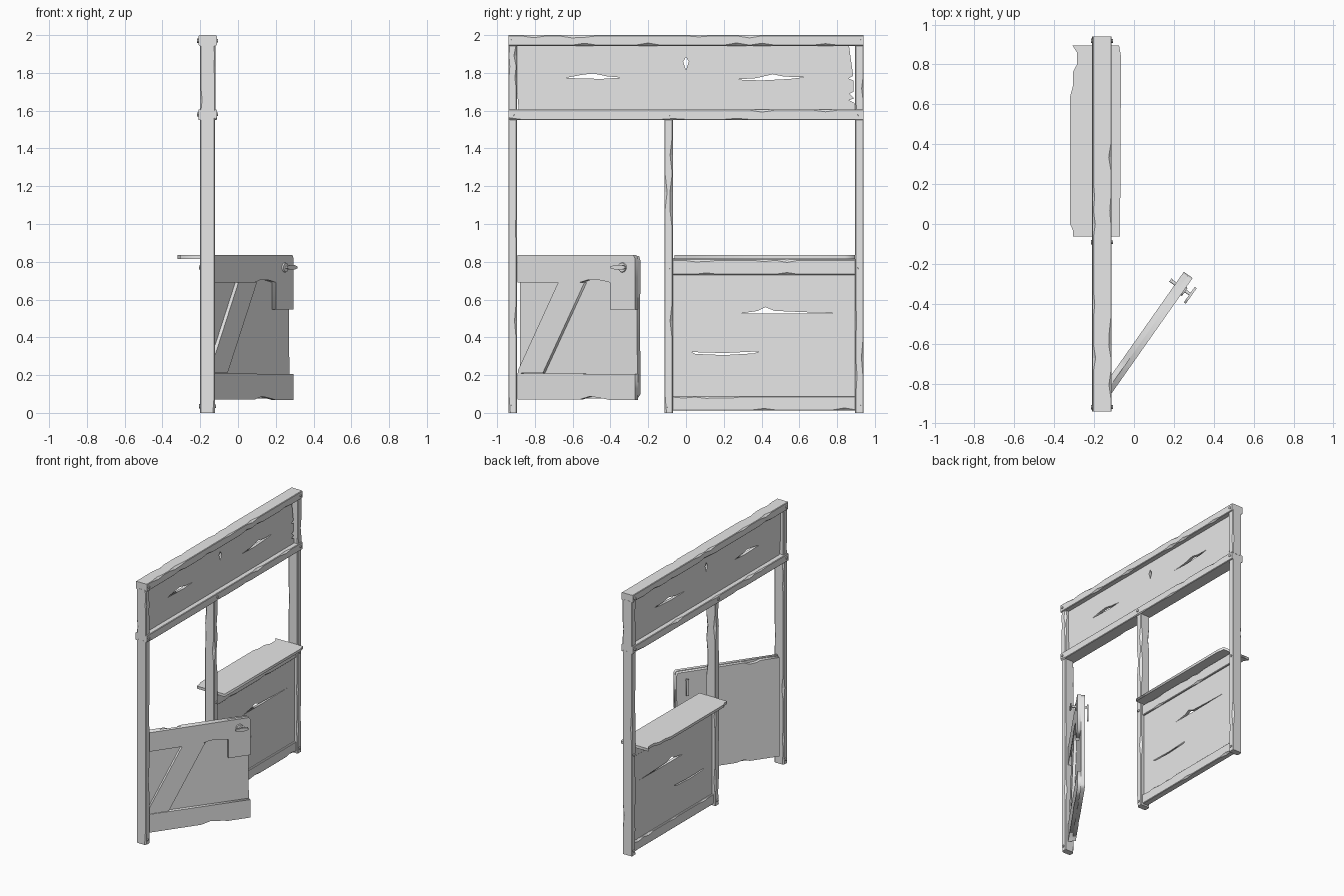
import bpy, bmesh, math, random
from mathutils import Matrix, Vector

random.seed(4)
cube = bpy.data.objects.get("Cube")
if cube:
    bpy.data.objects.remove(cube)

grey = bpy.data.materials.new("weathered_grey")
grey.use_nodes = True
grey.diffuse_color = (0.8, 0.8, 0.8, 1)
grey.node_tree.nodes["Principled BSDF"].inputs["Base Color"].default_value = (0.8, 0.8, 0.8, 1)


def upright(angle, origin=(0, 0)):
    """Frame with u along a heading, v up and w out of the face."""
    c, s = math.cos(angle), math.sin(angle)
    return Matrix(((c, 0, s, origin[0]), (s, 0, -c, origin[1]), (0, 1, 0, 0), (0, 0, 0, 1)))


WALL = upright(math.pi / 2)
DOOR = upright(math.radians(54.9), (-0.12, -0.86))
FLAT = Matrix.Identity(4)


def finish(name, bm, matrix=FLAT):
    bmesh.ops.recalc_face_normals(bm, faces=bm.faces)
    mesh = bpy.data.meshes.new(name)
    bm.to_mesh(mesh)
    bm.free()
    mesh.transform(matrix)
    mesh.materials.append(grey)
    obj = bpy.data.objects.new(name, mesh)
    bpy.context.collection.objects.link(obj)
    return obj


def plate(name, matrix, outline, low, high, holes=()):
    """Flat board cut from an outline, with optional holes."""
    curve = bpy.data.curves.new(name, 'CURVE')
    curve.dimensions = '2D'
    curve.fill_mode = 'BOTH'
    curve.extrude = (high - low) / 2
    for loop in (outline, *holes):
        spline = curve.splines.new('POLY')
        spline.points.add(len(loop) - 1)
        for point, (u, v) in zip(spline.points, loop):
            point.co = (u, v, 0, 1)
        spline.use_cyclic_u = True
    source = bpy.data.objects.new(name, curve)
    bpy.context.collection.objects.link(source)
    bpy.context.view_layer.update()
    bm = bmesh.new()
    bm.from_mesh(source.to_mesh())
    source.to_mesh_clear()
    bpy.data.objects.remove(source)
    bmesh.ops.remove_doubles(bm, verts=bm.verts, dist=1e-5)
    return finish(name, bm, matrix @ Matrix.Translation((0, 0, (low + high) / 2)))


def rect(u0, u1, v0, v1):
    return [(u0, v0), (u1, v0), (u1, v1), (u0, v1)]


def timber(name, low, high, axis, steps=16):
    """Worn square timber: chamfered rings with random chipped corners."""
    low, high = Vector(low), Vector(high)
    a, b = [i for i in range(3) if i != axis]
    bm, rings = bmesh.new(), []
    for k in range(steps + 1):
        ring = []
        for sa, sb in ((0, 0), (1, 0), (1, 1), (0, 1)):
            chip = random.uniform(0.008, 0.016) if random.random() < 0.14 else 0.004
            pair = []
            for da, db in ((chip, 0), (0, chip)):
                p = Vector((0, 0, 0))
                p[axis] = low[axis] + (high[axis] - low[axis]) * k / steps
                p[a] = high[a] - da if sa else low[a] + da
                p[b] = high[b] - db if sb else low[b] + db
                pair.append(bm.verts.new(p))
            ring += pair if sa != sb else pair[::-1]
        rings.append(ring)
    for r, s in zip(rings, rings[1:]):
        for i in range(8):
            j = (i + 1) % 8
            bm.faces.new((r[i], r[j], s[j], s[i]))
    bm.faces.new(rings[0])
    bm.faces.new(rings[-1])
    return finish(name, bm)


def rod(name, matrix, u, v, low, high, radius, sides=12):
    bm = bmesh.new()
    bmesh.ops.create_cone(bm, cap_ends=True, segments=sides, radius1=radius, radius2=radius * 0.85,
                          depth=high - low, matrix=Matrix.Translation((u, v, (low + high) / 2)))
    return finish(name, bm, matrix)


# Posts and cross beams
for label, y in (("right", -0.918), ("middle", -0.092), ("left", 0.918)):
    timber(label + "_post", (-0.2, y - 0.023, 0), (-0.122, y + 0.023, 1.56), 2)
    if label != "middle":
        timber(label + "_sign_post", (-0.2, y - 0.023, 1.6), (-0.12, y + 0.023, 1.95), 2, 6)
timber("lower_beam", (-0.21, -0.94, 1.55), (-0.112, 0.94, 1.607), 1, 28)
timber("top_beam", (-0.208, -0.94, 1.943), (-0.112, 0.94, 2), 1, 28)

# Sign board with splits and a torn end
plate("sign_board", WALL,
      [(-0.885, 1.6), (0.895, 1.6), (0.893, 1.64), (0.862, 1.655), (0.89, 1.665), (0.865, 1.69),
       (0.888, 1.7), (0.886, 1.76), (0.86, 1.77), (0.885, 1.785), (0.862, 1.95), (-0.9, 1.95), (-0.9, 1.76)],
      -0.172, -0.15,
      [[(-0.64, 1.773), (-0.55, 1.79), (-0.49, 1.797), (-0.42, 1.782), (-0.34, 1.775), (-0.45, 1.768)],
       [(0.26, 1.765), (0.37, 1.772), (0.46, 1.793), (0.52, 1.78), (0.63, 1.778), (0.55, 1.768), (0.4, 1.76)],
       [(0, 1.885), (0.015, 1.86), (0, 1.815), (-0.015, 1.86)]])

# Lower wall and its rails
plate("wall_panel", WALL, rect(-0.08, 0.9, 0.015, 0.82), -0.172, -0.15,
      [[(0.28, 0.525), (0.38, 0.54), (0.42, 0.56), (0.47, 0.54), (0.66, 0.532), (0.83, 0.528), (0.5, 0.525)],
       [(0.03, 0.322), (0.2, 0.317), (0.39, 0.326), (0.36, 0.315), (0.2, 0.306), (0.05, 0.312)]])
timber("bottom_rail", (-0.185, -0.075, 0.012), (-0.137, 0.9, 0.088), 1)
timber("upper_rail", (-0.174, -0.075, 0.73), (-0.137, 0.9, 0.812), 1)

# Counter shelf with a ragged outer edge
plate("counter", FLAT,
      [(-0.305, -0.062), (-0.07, -0.062), (-0.065, 0.84), (-0.075, 0.895), (-0.308, 0.895), (-0.286, 0.86),
       (-0.286, 0.8), (-0.307, 0.76), (-0.307, 0.69), (-0.32, 0.64), (-0.32, 0), (-0.307, -0.03)],
      0.815, 0.835)

# Open door
plate("door_panel", DOOR,
      [(-0.04, 0.075), (0.18, 0.075), (0.22, 0.09), (0.28, 0.075), (0.7, 0.075), (0.72, 0.1), (0.715, 0.5),
       (0.72, 0.8), (0.71, 0.83), (0.22, 0.832), (0.18, 0.815), (0.13, 0.82), (0.1, 0.832), (-0.04, 0.832)],
      -0.054, -0.026)
plate("door_bottom_rail", DOOR,
      [(-0.04, 0.07), (0.36, 0.07), (0.43, 0.088), (0.52, 0.075), (0.56, 0.068), (0.72, 0.068), (0.72, 0.205),
       (-0.04, 0.21)], -0.027, 0)
plate("door_top_rail", DOOR,
      [(-0.04, 0.69), (0.36, 0.69), (0.42, 0.705), (0.5, 0.702), (0.56, 0.69), (0.56, 0.547), (0.72, 0.547),
       (0.72, 0.82), (0.71, 0.835), (-0.04, 0.835)], -0.027, 0)
plate("door_brace", DOOR, [(-0.04, 0.21), (0.12, 0.21), (0.39, 0.69), (0.22, 0.69), (-0.04, 0.225)], -0.027, -0.005)

# Door latch: turning handle outside, hanging bar inside
rod("latch_rose", DOOR, 0.64, 0.77, -0.005, 0.008, 0.028, 16)
rod("latch_spindle", DOOR, 0.646, 0.77, -0.085, 0.045, 0.009)
plate("latch_handle", DOOR,
      [(0.595, 0.765), (0.63, 0.758), (0.665, 0.758), (0.69, 0.765), (0.69, 0.775), (0.665, 0.783),
       (0.63, 0.783), (0.595, 0.777)], 0.034, 0.046)
plate("latch_bar", DOOR, rect(0.637, 0.657, 0.66, 0.785), -0.086, -0.075)

# Bolt heads on both sides of the frame
bolts = [(y, z) for y in (-0.918, 0.918) for z in (0.035, 1.58, 1.97)]
bolts += [(-0.092, 0.035), (-0.092, 0.77), (-0.092, 1.58), (0.918, 0.77)]
for i, (y, z) in enumerate(bolts):
    proud = 0.01 if z > 1.5 else 0
    rod(f"bolt_{i}", WALL, y, z, -0.206 - proud, -0.116 + proud, 0.011, 8)
